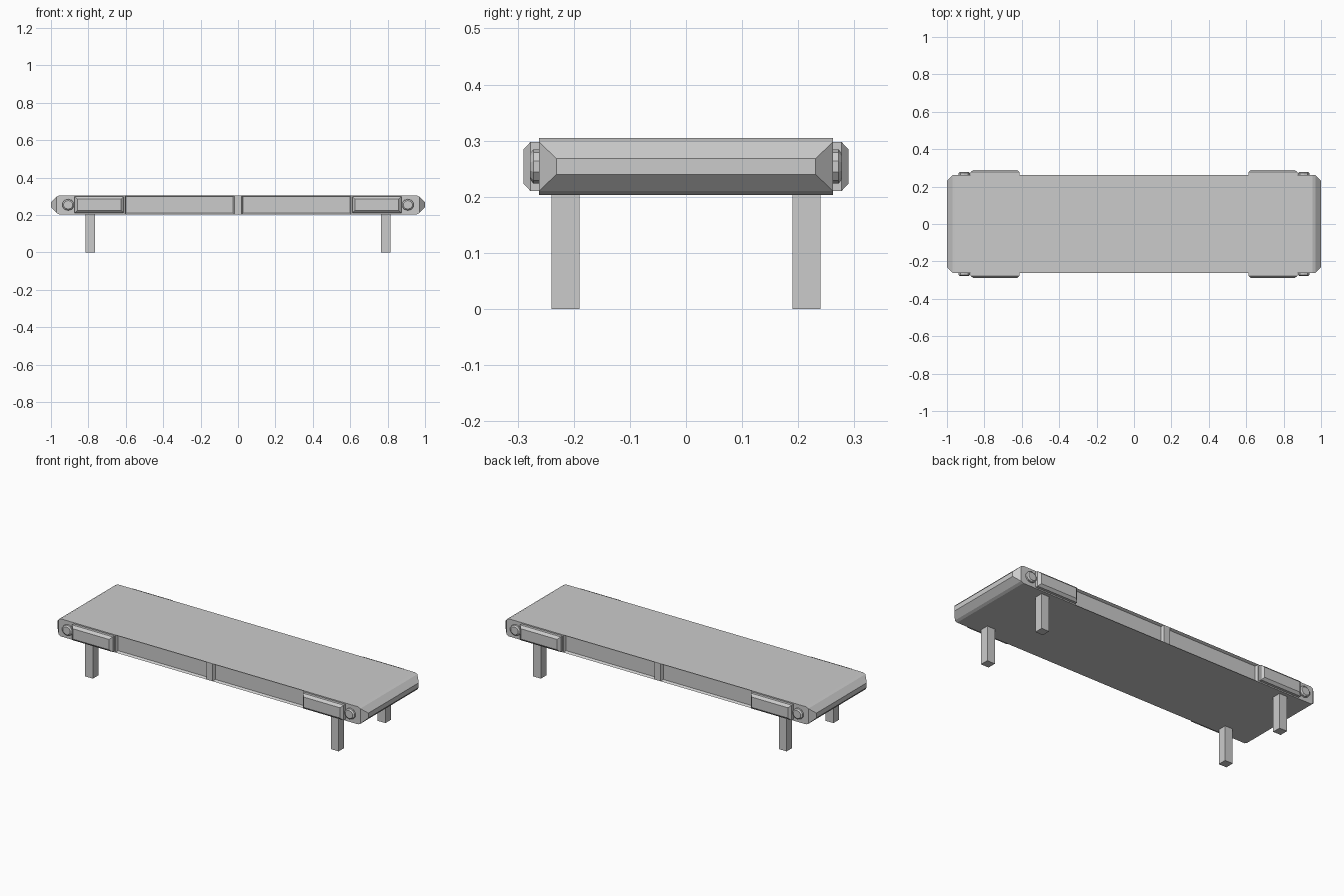
import bpy, bmesh, math
from mathutils import Matrix

if "Cube" in bpy.data.objects:
    bpy.data.objects.remove(bpy.data.objects["Cube"])

ZC = 0.254  # centre height of the deck


def finish(bm, name):
    bmesh.ops.recalc_face_normals(bm, faces=bm.faces[:])
    me = bpy.data.meshes.new(name)
    bm.to_mesh(me)
    bm.free()
    ob = bpy.data.objects.new(name, me)
    bpy.context.collection.objects.link(ob)
    return ob


def loft(bm, rings):
    """Skin a list of equal-length point rings and cap both ends."""
    rv = [[bm.verts.new(p) for p in r] for r in rings]
    n = len(rv[0])
    for a, b in zip(rv, rv[1:]):
        for i in range(n):
            j = (i + 1) % n
            bm.faces.new((a[i], a[j], b[j], b[i]))
    bm.faces.new(rv[0])
    bm.faces.new(rv[-1])


def rect(x, hy, hz):
    return [(x, -hy, ZC - hz), (x, hy, ZC - hz), (x, hy, ZC + hz), (x, -hy, ZC + hz)]


# Belt deck: lofted along x with tapered ends
half = [(0.02, 0.262, 0.051), (0.605, 0.262, 0.051), (0.955, 0.262, 0.051),
        (0.97, 0.262, 0.044), (1.0, 0.231, 0.014)]
sections = [(-x, y, z) for x, y, z in reversed(half)] + half
bm = bmesh.new()
loft(bm, [rect(*s) for s in sections])
bmesh.ops.recalc_face_normals(bm, faces=bm.faces[:])
# Recessed side panels between the pads
panels = [f for f in bm.faces if abs(f.normal.y) > 0.9
          and 0.1 < abs(f.calc_center_median().x) < 0.6]
bmesh.ops.inset_individual(bm, faces=panels, thickness=0.01, depth=-0.015)
finish(bm, "belt_deck")

for sx, lr in ((-1, "left"), (1, "right")):
    for sy, fb in ((-1, "front"), (1, "back")):
        # Raised side pad with chamfered face
        bm = bmesh.new()
        rings = []
        for y, inset in ((0.255, 0), (0.277, 0), (0.29, 0.014)):
            hx, hz = 0.131 - inset, 0.044 - inset
            rings.append([(sx * 0.742 + a * hx, sy * y, ZC + b * hz)
                          for a, b in ((-1, -1), (1, -1), (1, 1), (-1, 1))])
        loft(bm, rings)
        finish(bm, f"{fb}_{lr}_side_pad")

        # Roller axle cap
        bm = bmesh.new()
        rings = []
        for y, r in ((0.255, 0.033), (0.272, 0.033), (0.278, 0.025)):
            rings.append([(sx * 0.908 + r * math.cos((k + 0.5) * math.pi / 5), sy * y,
                           ZC + r * 0.92 * math.sin((k + 0.5) * math.pi / 5))
                          for k in range(10)])
        loft(bm, rings)
        finish(bm, f"{fb}_{lr}_axle_cap")

        # Leg
        bm = bmesh.new()
        bmesh.ops.create_cube(bm, size=1, matrix=Matrix.Translation(
            (sx * 0.79, sy * 0.215, 0.105)) @ Matrix.Diagonal((0.05, 0.05, 0.21, 1)))
        finish(bm, f"{fb}_{lr}_leg")
